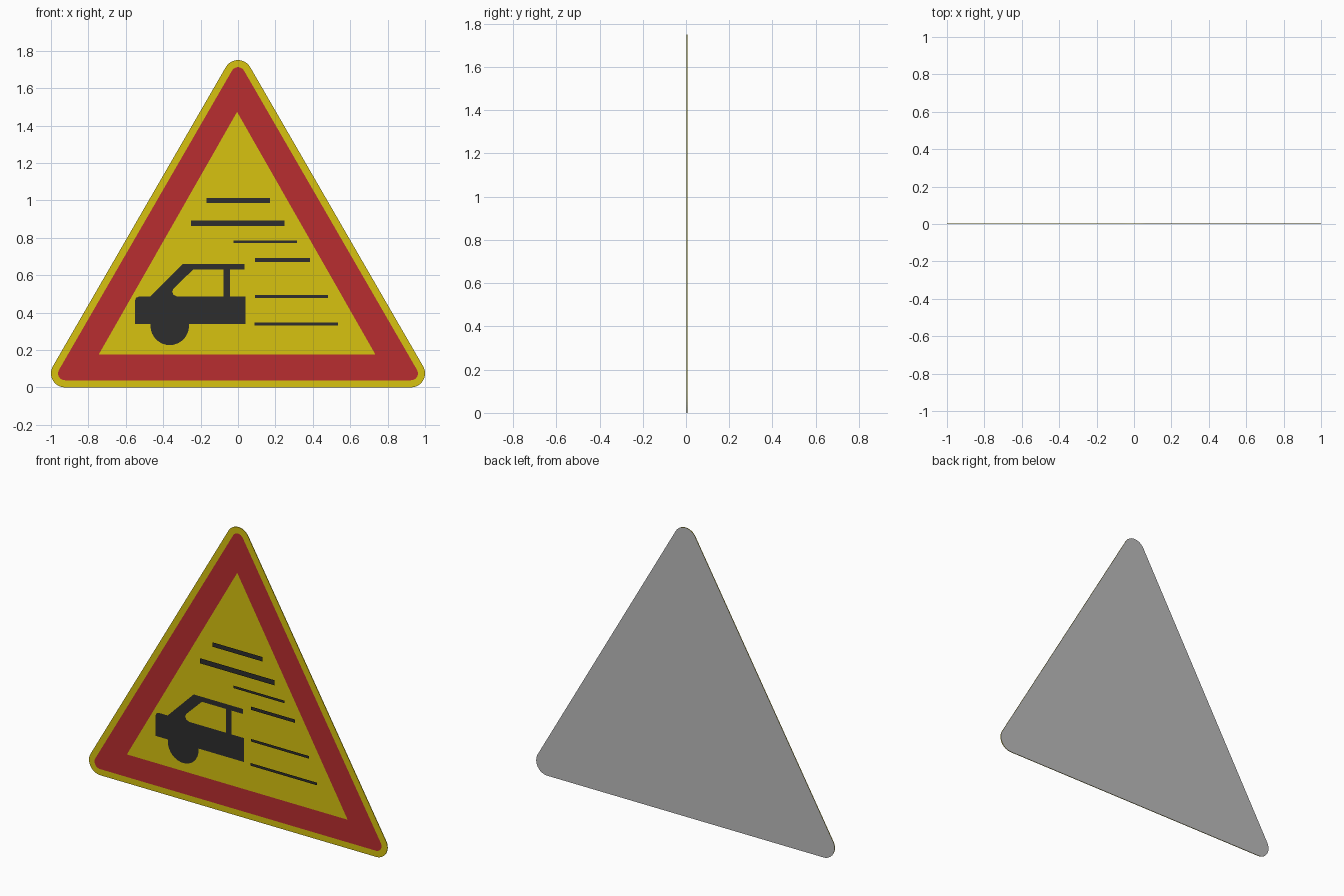
import bpy, bmesh
from math import cos, sin, radians, pi

if "Cube" in bpy.data.objects:
    bpy.data.objects.remove(bpy.data.objects["Cube"])


def material(name, rgb):
    m = bpy.data.materials.new(name)
    m.diffuse_color = (*rgb, 1)
    m.use_nodes = True
    m.node_tree.nodes["Principled BSDF"].inputs["Base Color"].default_value = m.diffuse_color
    return m


yellow = material("yellow", (0.68, 0.54, 0.005))
red = material("red", (0.48, 0.027, 0.029))
black = material("black", (0.026, 0.026, 0.026))
grey = material("grey", (0.5, 0.5, 0.5))


def flat_shape(name, loops, y, mats, depth=0):
    """Fill closed x-z outlines facing the front; depth adds a rim and back."""
    bm = bmesh.new()
    for pts in loops:
        vs = [bm.verts.new((x, y, z)) for x, z in pts]
        for a, b in zip(vs, vs[1:] + vs[:1]):
            bm.edges.new((a, b))
    bmesh.ops.triangle_fill(bm, edges=bm.edges[:], use_beauty=True, normal=(0, -1, 0))
    bm.normal_update()
    for f in bm.faces:
        if f.normal.y > 0:
            f.normal_flip()
    if depth:
        front = bm.faces[:]
        ext = bmesh.ops.extrude_face_region(bm, geom=front, use_keep_orig=True)["geom"]
        bmesh.ops.translate(bm, vec=(0, depth, 0),
                            verts=[g for g in ext if isinstance(g, bmesh.types.BMVert)])
        bmesh.ops.recalc_face_normals(bm, faces=bm.faces[:])
        for f in bm.faces:
            f.material_index = 1 if f.normal.y > 0.5 else 0
    me = bpy.data.meshes.new(name)
    bm.to_mesh(me)
    bm.free()
    for m in mats:
        me.materials.append(m)
    ob = bpy.data.objects.new(name, me)
    bpy.context.collection.objects.link(ob)
    return ob


def arc(cx, cz, r, start, end, n):
    return [(cx + r * cos(radians(start + (end - start) * i / n)),
             cz + r * sin(radians(start + (end - start) * i / n))) for i in range(n + 1)]


def rounded_triangle(r):
    corners = [(-0.925, 0.075, 150), (0.925, 0.075, 270), (0, 1.675, 30)]
    return [p for cx, cz, a in corners for p in arc(cx, cz, r, a, a + 120, 12)]


def rect(x0, x1, z0, z1):
    return [(x0, z0), (x1, z0), (x1, z1), (x0, z1)]


# Sign plate: yellow front and rim, grey back
flat_shape("sign_plate", [rounded_triangle(0.075)], 0.002, [yellow, grey], 0.004)

# Red warning border
flat_shape("red_border", [rounded_triangle(0.037),
           [(-0.745, 0.175), (0.735, 0.175), (-0.005, 1.473)]], 0.0, [red])

# Car body, cabin frame and wheel
flat_shape("car_body", [[(-0.55, 0.34), (0.04, 0.34), (0.04, 0.485), (-0.53, 0.485),
           (-0.545, 0.479), (-0.55, 0.465)]], -0.002, [black])
flat_shape("car_cabin", [[(-0.47, 0.485), (-0.325, 0.485), (-0.345, 0.495), (-0.352, 0.512),
           (-0.345, 0.528), (-0.24, 0.63), (-0.078, 0.63), (-0.078, 0.485), (-0.043, 0.485),
           (-0.043, 0.63), (0.035, 0.63), (0.035, 0.66), (-0.295, 0.66)]], -0.003, [black])
flat_shape("car_wheel", [arc(-0.365, 0.329, 0.103, 0, 348.75, 31)], -0.004, [black])

# Horizontal streaks: left, right, height, thickness
streaks = [(-0.168, 0.17, 0.998, 0.027), (-0.25, 0.248, 0.877, 0.031),
           (-0.025, 0.315, 0.779, 0.015), (0.09, 0.385, 0.681, 0.02),
           (0.09, 0.48, 0.487, 0.016), (0.087, 0.535, 0.34, 0.016)]
for i, (x0, x1, z, t) in enumerate(streaks):
    flat_shape(f"streak_{i + 1}", [rect(x0, x1, z - t / 2, z + t / 2)], -0.006, [black])
